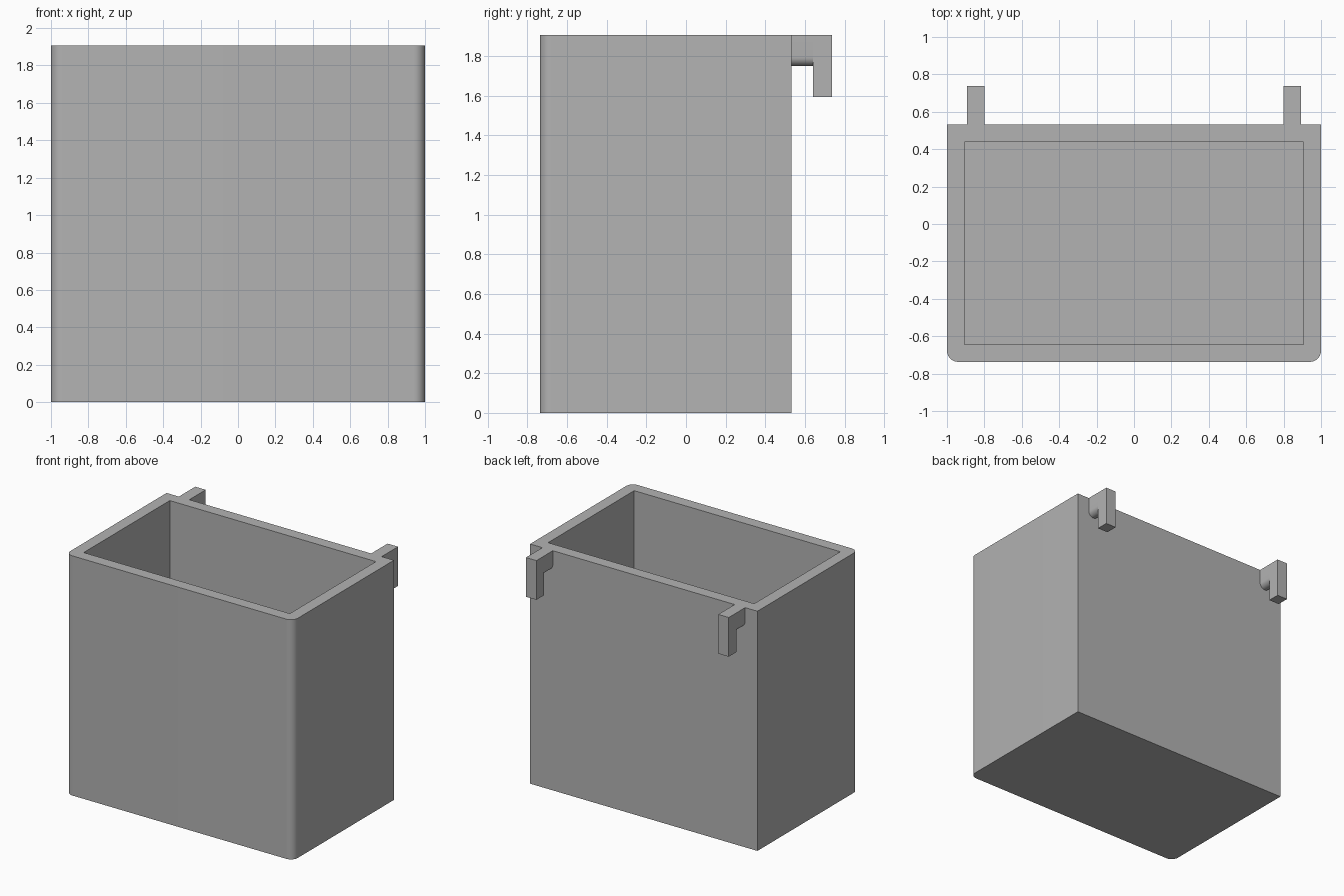
import bpy, bmesh, math
from mathutils import Vector

if "Cube" in bpy.data.objects:
    bpy.data.objects.remove(bpy.data.objects["Cube"], do_unlink=True)

HEIGHT = 1.906
BACK, FRONT = 0.531, -0.737
WALL = 0.093
CORNER = 0.06
HOOK_HALF = 0.046

grey = bpy.data.materials.new("plain grey")
grey.use_nodes = True
colour = (0.45, 0.45, 0.45, 1)
grey.diffuse_color = colour
grey.node_tree.nodes["Principled BSDF"].inputs["Base Color"].default_value = colour


def arc(cx, cy, radius, start, end, steps=10):
    """Points on a circular arc, angles in degrees."""
    angles = [math.radians(start + (end - start) * i / steps) for i in range(steps + 1)]
    return [(cx + radius * math.cos(a), cy + radius * math.sin(a)) for a in angles]


def prism(name, points, sweep):
    """Solid made by sweeping a closed outline along a vector."""
    bm = bmesh.new()
    face = bm.faces.new([bm.verts.new(p) for p in points])
    result = bmesh.ops.extrude_face_region(bm, geom=[face], use_keep_orig=True)
    moved = [v for v in result["geom"] if isinstance(v, bmesh.types.BMVert)]
    bmesh.ops.translate(bm, verts=moved, vec=Vector(sweep))
    bmesh.ops.recalc_face_normals(bm, faces=bm.faces[:])
    mesh = bpy.data.meshes.new(name)
    bm.to_mesh(mesh)
    bm.free()
    mesh.materials.append(grey)
    obj = bpy.data.objects.new(name, mesh)
    bpy.context.collection.objects.link(obj)
    return obj


def activate(obj):
    bpy.ops.object.select_all(action="DESELECT")
    obj.select_set(True)
    bpy.context.view_layer.objects.active = obj


def smooth(obj):
    activate(obj)
    bpy.ops.object.shade_smooth_by_angle(angle=math.radians(30))


# Bin body: square back corners, rounded front corners
outline = [(1, BACK), (-1, BACK)]
outline += arc(CORNER - 1, FRONT + CORNER, CORNER, 180, 270)
outline += arc(1 - CORNER, FRONT + CORNER, CORNER, 270, 360)
body = prism("bin_body", [(x, y, 0) for x, y in outline], (0, 0, HEIGHT))

# Hollow out the square-cornered cavity
side, near, far = 1 - WALL, FRONT + WALL, BACK - WALL
corners = [(-side, near), (side, near), (side, far), (-side, far)]
cutter = prism("cavity_cutter", [(x, y, WALL) for x, y in corners], (0, 0, HEIGHT))
cutter.hide_render = True
cut = body.modifiers.new("cavity", "BOOLEAN")
cut.operation = "DIFFERENCE"
cut.solver = "EXACT"
cut.object = cutter
activate(body)
bpy.ops.object.modifier_apply(modifier=cut.name)
bpy.data.objects.remove(cutter, do_unlink=True)
smooth(body)

# Hanging hooks: arm with a half-round underside, and a square drop leg
ARM_BOTTOM, LEG_BOTTOM = 1.748, 1.594
LEG_FRONT, LEG_BACK = 0.64, 0.737
for label, cx in (("left", 0.846), ("right", -0.846)):
    section = [(cx + HOOK_HALF, HEIGHT), (cx - HOOK_HALF, HEIGHT)]
    section += arc(cx, ARM_BOTTOM + HOOK_HALF, HOOK_HALF, 180, 360, 16)
    arm = prism(label + "_hook_arm", [(x, BACK, z) for x, z in section],
                (0, LEG_FRONT - BACK, 0))
    smooth(arm)
    a, b = cx - HOOK_HALF, cx + HOOK_HALF
    prism(label + "_hook_leg",
          [(a, LEG_FRONT, LEG_BOTTOM), (b, LEG_FRONT, LEG_BOTTOM),
           (b, LEG_BACK, LEG_BOTTOM), (a, LEG_BACK, LEG_BOTTOM)],
          (0, 0, HEIGHT - LEG_BOTTOM))
